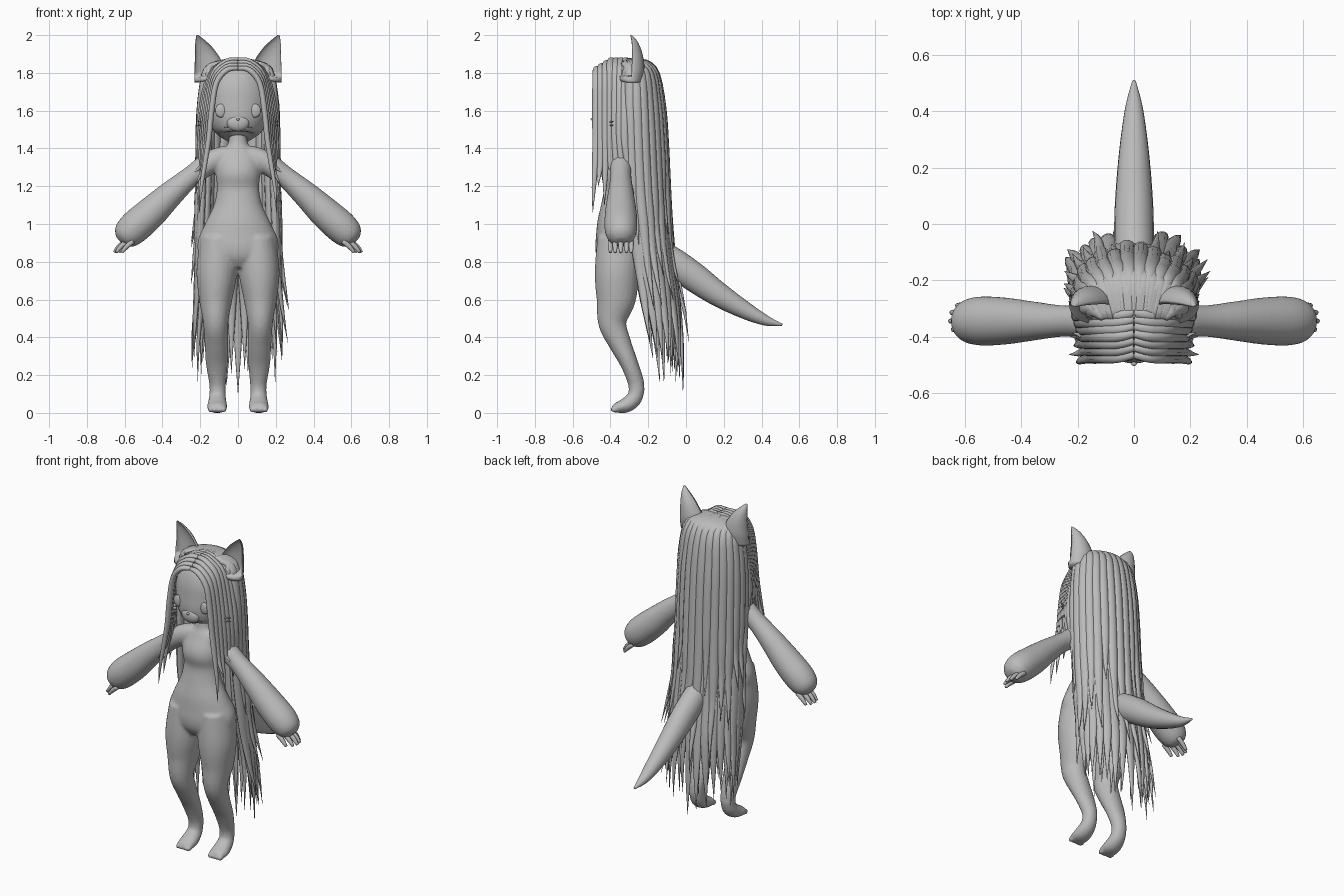
import bpy, bmesh, math, random
from mathutils import Vector

random.seed(4)
GREY = bpy.data.materials.new("plain grey")
GREY.diffuse_color = (0.5, 0.5, 0.5, 1)


def spline(rows, t):
    """Catmull-Rom through rows of numbers, t in 0..1"""
    n = len(rows) - 1
    i = min(int(t * n), n - 1)
    f = t * n - i
    p = [rows[max(0, min(n, i + k))] for k in (-1, 0, 1, 2)]
    return [0.5 * (2 * b + (c - a) * f + (2 * a - 5 * b + 4 * c - d) * f * f
                   + (3 * b - a - 3 * c + d) * f ** 3) for a, b, c, d in zip(*p)]


def sweep(bm, rows, side=(1, 0, 0), steps=24, sides=16, sx=1, hollow=False):
    """Tube through rows (x, y, z, half width, half depth); side sets the width direction"""
    side, rings = Vector(side), []
    for k in range(steps + 1):
        t = k / steps
        x, y, z, a, b = spline(rows, t)
        tan = Vector(spline(rows, min(1, t + .01))[:3]) - Vector(spline(rows, max(0, t - .01))[:3])
        tan.normalize()
        u = (side - tan * side.dot(tan)).normalized()
        v = tan.cross(u)
        a, b = max(a, .0008), max(b, .0008)
        ring = []
        for j in range(sides):
            ang = 2 * math.pi * j / sides
            s = math.sin(ang)
            if hollow and s < 0:
                s *= -.55 if t > .12 else 1
            p = Vector((x, y, z)) + u * a * math.cos(ang) + v * b * s
            ring.append(bm.verts.new((p.x * sx, p.y, p.z)))
        rings.append(ring)
    for r, q in zip(rings, rings[1:]):
        for j in range(sides):
            bm.faces.new((r[j], r[(j + 1) % sides], q[(j + 1) % sides], q[j]))
    bm.faces.new(rings[0][::-1])
    bm.faces.new(rings[-1])


def ball(bm, loc, scale):
    new = bmesh.ops.create_uvsphere(bm, u_segments=20, v_segments=12, radius=1)["verts"]
    for v in new:
        v.co = Vector([c * s + o for c, s, o in zip(v.co, scale, loc)])


def finish(name, bm, voxel=0):
    bmesh.ops.recalc_face_normals(bm, faces=bm.faces)
    me = bpy.data.meshes.new(name)
    bm.to_mesh(me)
    bm.free()
    me.materials.append(GREY)
    for p in me.polygons:
        p.use_smooth = True
    ob = bpy.data.objects.new(name, me)
    bpy.context.collection.objects.link(ob)
    if voxel:
        m = ob.modifiers.new("merge", 'REMESH')
        m.mode, m.voxel_size, m.use_smooth_shade = 'VOXEL', voxel, True
        s = ob.modifiers.new("soften", 'SMOOTH')
        s.factor, s.iterations = .5, 6
    return ob


# Body: torso, legs, feet and sleeve-shaped arms merged into one smooth doll figure
bm = bmesh.new()
sweep(bm, [(0, -.35, .77, .10, .09), (0, -.35, .83, .2, .125), (0, -.35, .91, .213, .13),
           (0, -.36, 1.0, .175, .112), (0, -.36, 1.1, .128, .09), (0, -.36, 1.19, .112, .075),
           (0, -.36, 1.27, .118, .088), (0, -.345, 1.36, .11, .065), (0, -.335, 1.42, .055, .05),
           (0, -.33, 1.52, .045, .045)], steps=40, sides=32)
for s in (1, -1):
    sweep(bm, [(.10, -.35, .92, .10, .12), (.112, -.365, .75, .108, .118), (.118, -.37, .61, .09, .106),
               (.118, -.39, .48, .067, .076), (.114, -.35, .37, .063, .06), (.112, -.30, .26, .058, .047),
               (.108, -.265, .16, .045, .043), (.108, -.265, .10, .043, .04)], steps=40, sides=24, sx=s)
    sweep(bm, [(.108, -.25, .14, .04, .035), (.109, -.275, .075, .046, .042), (.11, -.32, .04, .053, .04),
               (.11, -.365, .028, .052, .028), (.11, -.385, .026, .04, .02)], sx=s)
    for k in range(4):
        ball(bm, (s * (.074 + .024 * k), -.378, .018), (.014, .022, .018))
    arm = [(.05, 1.37, .05), (.14, 1.33, .06), (.25, 1.25, .056), (.36, 1.155, .07), (.46, 1.06, .084),
           (.55, .98, .087), (.60, .93, .07), (.622, .907, .03)]
    sweep(bm, [(x, -.345, z, r, r) for x, z, r in arm], side=(0, 1, 0), steps=40, sides=24, sx=s)
finish("body", bm, .009)

# Fingers
bm = bmesh.new()
for s in (1, -1):
    for y, x in ((-.40, .575), (-.375, .605), (-.345, .615), (-.315, .61), (-.29, .59)):
        sweep(bm, [(x - .02, y, .91, .014, .014), (x + .015, y, .88, .013, .013),
                   (x + .04, y, .85, .008, .008)], side=(0, 1, 0), steps=6, sides=8, sx=s)
finish("fingers", bm)

# Tail
bm = bmesh.new()
sweep(bm, [(0, -.25, .90, .05, .05), (0, -.12, .83, .068, .075), (0, .02, .735, .07, .078),
           (0, .16, .635, .062, .066), (0, .30, .55, .048, .048), (0, .42, .49, .03, .028),
           (0, .51, .466, .006, .006)], steps=30, sides=20)
finish("tail", bm)

# Head with a rounded chin and small snout
bm = bmesh.new()
sweep(bm, [(0, -.34, 1.458, .05, .06), (0, -.335, 1.475, .11, .125), (0, -.33, 1.54, .155, .158),
           (0, -.32, 1.63, .175, .166), (0, -.31, 1.72, .172, .165), (0, -.30, 1.80, .135, .14),
           (0, -.30, 1.845, .08, .085), (0, -.30, 1.86, .01, .01)], steps=32, sides=40)
ball(bm, (0, -.468, 1.535), (.06, .028, .045))
ball(bm, (0, -.497, 1.555), (.009, .008, .007))
finish("head", bm)

# Face details: eyes, brows, mouth and cheek tufts
bm = bmesh.new()
for s in (1, -1):
    ball(bm, (s * .09, -.463, 1.60), (.031, .012, .036))
    sweep(bm, [(.055, -.470, 1.69, .001, .002), (.085, -.455, 1.695, .004, .004),
               (.112, -.438, 1.685, .001, .001)], side=(0, 0, 1), steps=8, sides=6, sx=s)
    sweep(bm, [(.0, -.488, 1.512, .003, .004), (.04, -.478, 1.516, .003, .004),
               (.075, -.462, 1.51, .001, .001)], side=(0, 0, 1), steps=8, sides=6, sx=s)
    for k in range(2):
        sweep(bm, [(.14, -.42, 1.54 - .018 * k, .012, .008), (.18, -.40, 1.54 - .018 * k, .010, .006),
                   (.222, -.385, 1.545 - .022 * k, .001, .001)], side=(0, 1, 0), steps=8, sides=8, sx=s)
finish("face_details", bm)

# Pointed animal ears, hollow at the front
bm = bmesh.new()
for s in (1, -1):
    sweep(bm, [(.145, -.29, 1.76, .085, .06), (.155, -.288, 1.83, .078, .068), (.175, -.285, 1.90, .056, .055),
               (.20, -.288, 1.96, .029, .033), (.217, -.295, 2.0, .004, .006)],
          steps=20, sides=24, sx=s, hollow=True)
finish("animal_ears", bm)

# Back hair: rings of (z, half width, half depth, centre y) followed by every strand
RINGS = [(1.80, .172, .12, -.28), (1.62, .200, .15, -.275), (1.42, .205, .16, -.27), (1.2, .207, .16, -.26),
         (1.0, .215, .15, -.24), (.8, .225, .15, -.22), (.6, .235, .165, -.195), (.4, .26, .15, -.165),
         (.12, .27, .12, -.14)]


def ring_at(z):
    for a, b in zip(RINGS, RINGS[1:]):
        if z >= b[0]:
            f = min(1, (a[0] - z) / (a[0] - b[0]))
            return [p + (q - p) * f for p, q in zip(a, b)]
    return RINGS[-1]


def back_strand(bm, phi, tip, width, inset, flare):
    sn, cs = math.sin(phi), math.cos(phi)
    rows = [(.11 * sn, -.335, 1.868 - .02 * sn * sn, .012, .012),
            (.145 * sn, -.29 + .075 * cs, 1.852 - .02 * sn * sn, width * .7, .02)]
    n = 8
    for k in range(n + 1):
        t = k / n
        z = 1.79 + (tip - 1.79) * t
        _, rx, ry, cy = ring_at(z)
        out = -inset + flare * max(0, t - .75) * 4
        thick = min(1, (1 - t) * 2.6) ** .8
        rows.append(((rx + out) * sn, cy + (ry + out) * cs, z, width * thick, .022 * thick))
    sweep(bm, rows, side=(cs, -sn, 0), steps=30, sides=10)


bm = bmesh.new()
for k in range(17):                       # long strands
    q = k / 8 - 1
    tip = .10 + .16 * abs(q) + random.uniform(0, .12) * (k != 8)
    back_strand(bm, q * 1.75, tip, .04, .012, random.uniform(-.02, .025))
for k in range(16):                       # shorter outer strands
    q = (k - 7.5) / 7.5
    back_strand(bm, q * 1.7, random.uniform(.35, .95), .03, 0, random.uniform(.01, .045))
for k in range(10):                       # inner strands
    q = (k - 4.5) / 4.5
    back_strand(bm, q * 1.5, random.uniform(.15, .4), .035, .045, -.01)
finish("back_hair", bm)

# Front hair: rows arching sideways from the centre parting and falling past the cheeks
bm = bmesh.new()
TIPS = (1.06, 1.20, 1.10, 1.27, 1.16, 1.3, 1.1)
for s in (1, -1):
    for k, tip in enumerate(TIPS):
        f = k / (len(TIPS) - 1)
        y = -.474 + .15 * f
        lift = .045 * min(1, f * 2)
        o = .055 * f
        drift = -.02 * (1 - f) + .05 * f * f
        rows = [(0, y + .01, 1.825 + lift, .014, .012), (.06, y, 1.815 + lift, .02, .016),
                (.115 + o * .6, y, 1.745 + lift, .022, .016), (.14 + o, y, 1.6, .023, .016),
                (.155 + o, y, 1.45, .022, .015), (.175 + o * .6, y + drift * .3, 1.32, .017, .013),
                (.195 + o * .4, y + drift * .7, (1.32 + tip) / 2, .011, .009),
                (.205 + o * .5 + .02 * (k % 2), y + drift, tip, .001, .001)]
        sweep(bm, rows, side=(0, 1, 0), steps=28, sides=10, sx=s)
finish("front_hair", bm)
